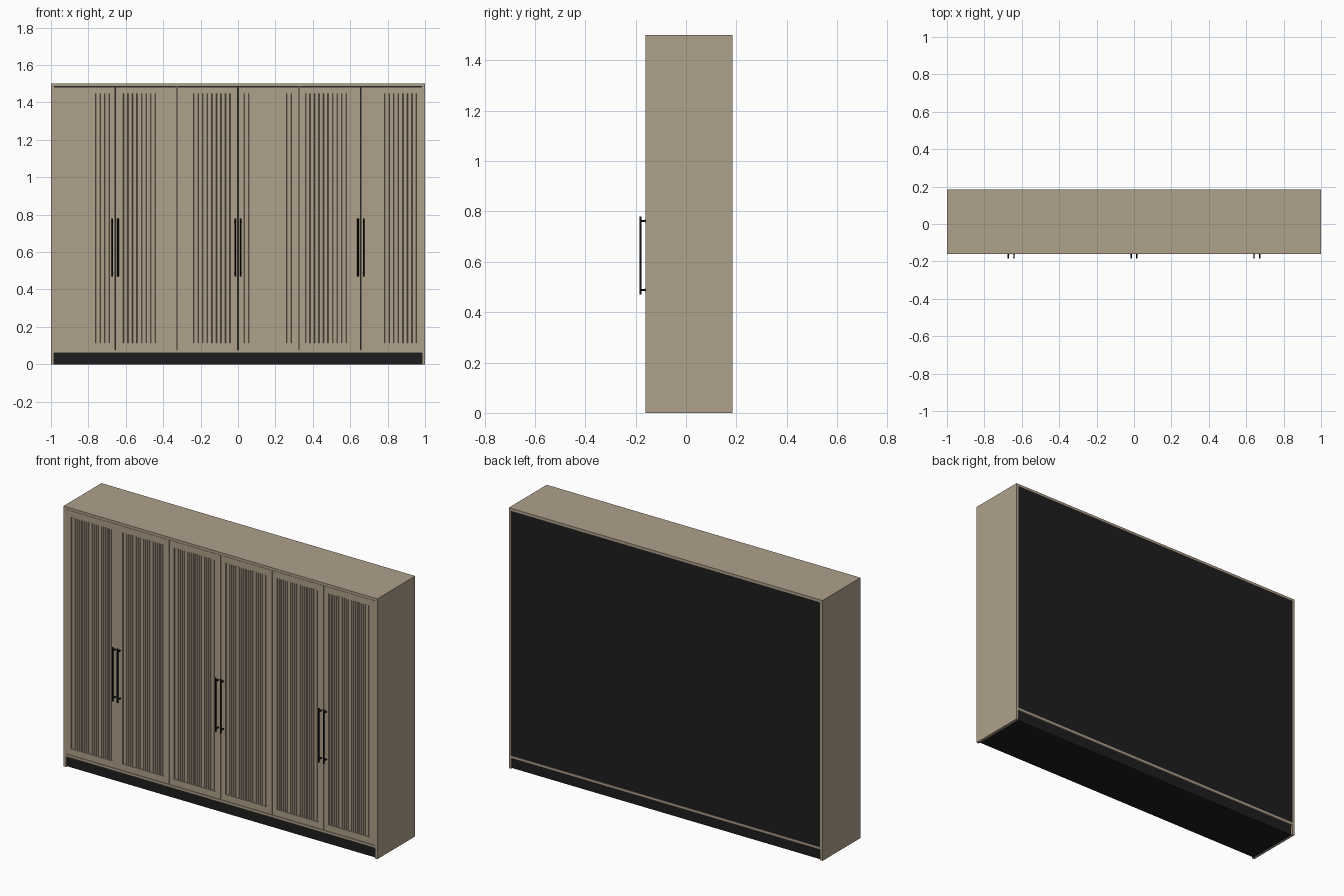
import bpy, bmesh, math

if "Cube" in bpy.data.objects:
    bpy.data.objects.remove(bpy.data.objects["Cube"])


def mat(name, c):
    m = bpy.data.materials.new(name)
    m.diffuse_color = (*c, 1)
    m.use_nodes = True
    m.node_tree.nodes["Principled BSDF"].inputs["Base Color"].default_value = m.diffuse_color
    return m


WOOD = mat("tan wood", (0.43, 0.352, 0.258))
DARK = mat("charcoal board", (0.0125, 0.0125, 0.0125))
BLACK = mat("black metal", (0.006, 0.006, 0.006))


def finish(name, bm, m):
    bmesh.ops.recalc_face_normals(bm, faces=bm.faces)
    me = bpy.data.meshes.new(name)
    bm.to_mesh(me)
    bm.free()
    me.materials.append(m)
    ob = bpy.data.objects.new(name, me)
    bpy.context.collection.objects.link(ob)
    return ob


def add_box(bm, x0, x1, y0, y1, z0, z1):
    vs = bmesh.ops.create_cube(bm, size=1)["verts"]
    for v in vs:
        v.co = (x1 if v.co.x > 0 else x0, y1 if v.co.y > 0 else y0, z1 if v.co.z > 0 else z0)


def box(name, m, *ext):
    bm = bmesh.new()
    add_box(bm, *ext)
    return finish(name, bm, m)


T = 0.015                    # board thickness
FRONT, BACK = -0.16, 0.185
Z0, Z1 = 0.06, 1.5           # underside of the cabinet floor, top
W = 1 - T                    # inner half width

# Carcass
for s, n in ((-1, "left_side"), (1, "right_side")):
    xs = sorted((s * W, s))
    box(n, WOOD, xs[0], xs[1], FRONT, BACK, 0, Z1)
box("top_board", WOOD, -W, W, FRONT, BACK, Z1 - T, Z1)
box("floor_board", WOOD, -W, W, FRONT, BACK, Z0, Z0 + T)
box("back_board", DARK, -W, W, BACK - 0.01, BACK - 0.003, Z0 + T, Z1 - T)
box("plinth", DARK, -W, W, FRONT + 0.012, BACK - 0.01, 0, Z0)
for i, x in enumerate((-W / 3, W / 3)):
    box(f"divider_{i}", WOOD, x - T / 2, x + T / 2, FRONT + 0.02, BACK - 0.01, Z0 + T, Z1 - T)

# Doors: frame with a recessed reeded panel
DW = 2 * W / 6
STILE, RAIL, GAP, REEDS = 0.03, 0.037, 0.0015, 22


def door(i):
    x0, x1 = -W + i * DW + GAP, -W + (i + 1) * DW - GAP
    z0, z1 = Z0 + T + GAP, Z1 - T - GAP
    y0, y1 = FRONT + 0.001, FRONT + 0.017
    bm = bmesh.new()
    add_box(bm, x0, x0 + STILE, y0, y1, z0, z1)
    add_box(bm, x1 - STILE, x1, y0, y1, z0, z1)
    add_box(bm, x0 + STILE, x1 - STILE, y0, y1, z0, z0 + RAIL)
    add_box(bm, x0 + STILE, x1 - STILE, y0, y1, z1 - RAIL, z1)
    finish(f"door_frame_{i}", bm, WOOD)
    # reeded profile extruded upward
    a, b = x0 + STILE, x1 - STILE
    step = (b - a) / REEDS
    hi, lo = y0 + 0.005, y0 + 0.008
    pts = []
    for k in range(REEDS):
        x = a + k * step
        pts += [(x, lo), (x + 0.15 * step, lo), (x + 0.2 * step, hi), (x + 0.95 * step, hi)]
    pts += [(b, lo), (b, y1 - 0.001), (a, y1 - 0.001)]
    bm = bmesh.new()
    f = bm.faces.new([bm.verts.new((x, y, z0 + RAIL)) for x, y in pts])
    r = bmesh.ops.extrude_face_region(bm, geom=[f])
    for g in r["geom"]:
        if isinstance(g, bmesh.types.BMVert):
            g.co.z = z1 - RAIL
    finish(f"door_panel_{i}", bm, WOOD)


for i in range(6):
    door(i)


# Bar handles, a pair at each double door
def rod(bm, p, r, length, along_y=False):
    vs = bmesh.ops.create_cone(bm, cap_ends=True, segments=16, radius1=r, radius2=r, depth=length)["verts"]
    for v in vs:
        x, y, z = v.co
        if along_y:
            y, z = z, -y
        v.co = (p[0] + x, p[1] + y, p[2] + z)


n = 0
for cx in (-2 * DW, 0, 2 * DW):
    for s in (-1, 1):
        x = cx + s * 0.0155
        bm = bmesh.new()
        rod(bm, (x, -0.1805, 0.625), 0.0045, 0.31)
        for z in (0.488, 0.762):
            rod(bm, (x, -0.17, z), 0.0035, 0.022, True)
            rod(bm, (x, -0.1605, z), 0.0055, 0.004, True)
        ob = finish(f"handle_{n}", bm, BLACK)
        n += 1
        bpy.context.view_layer.objects.active = ob
        ob.select_set(True)
        bpy.ops.object.shade_smooth_by_angle(angle=math.radians(40))
        ob.select_set(False)
